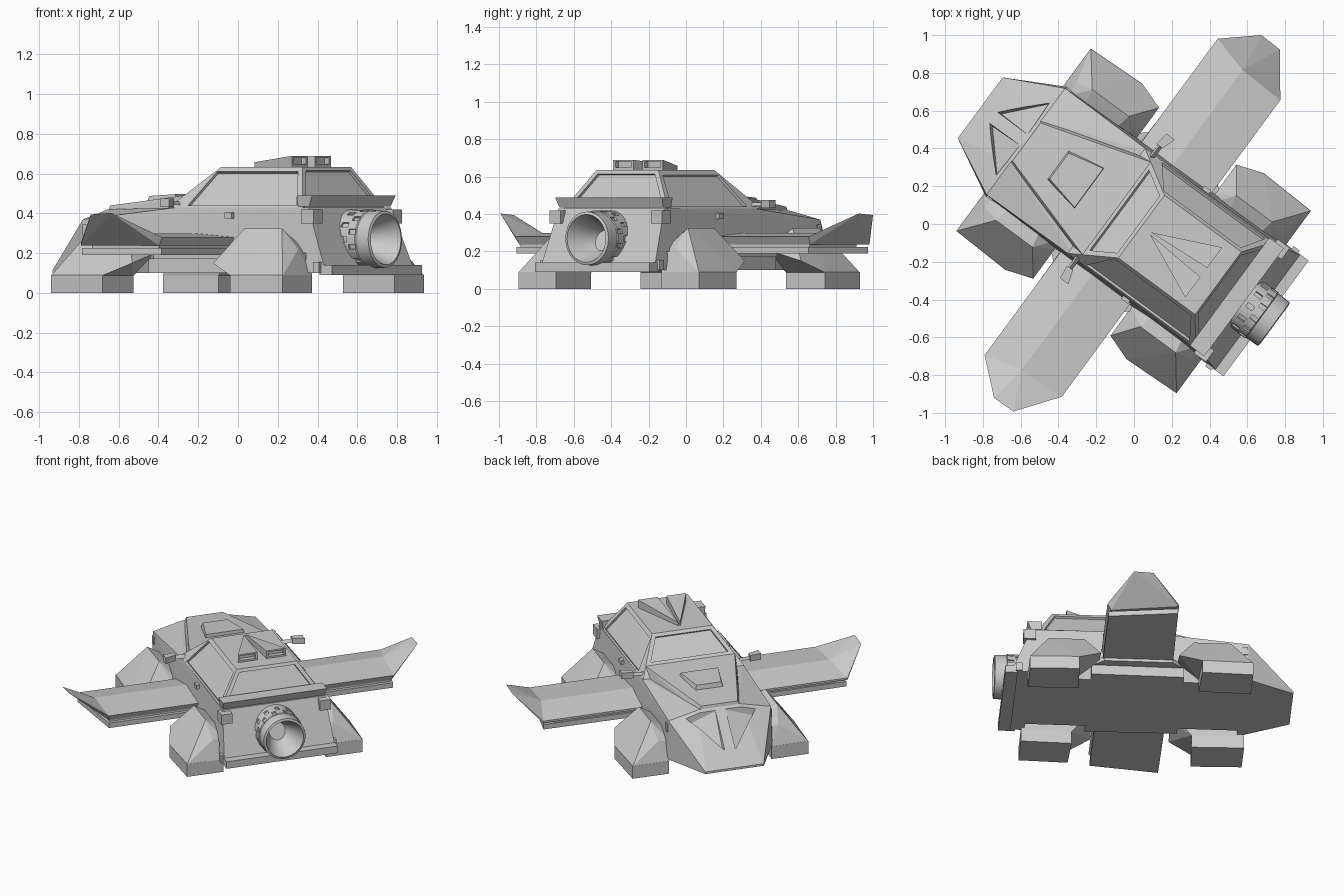
import bpy, bmesh, math
from mathutils import Matrix, Vector

cube = bpy.data.objects.get("Cube")
if cube:
    bpy.data.objects.remove(cube, do_unlink=True)

grey = bpy.data.materials.new("plain_grey")
grey.use_nodes = True
COLOUR = (0.6, 0.6, 0.6, 1)
grey.diffuse_color = COLOUR
grey.node_tree.nodes["Principled BSDF"].inputs["Base Color"].default_value = COLOUR

# Local frame: x across the car, y towards the nose; the whole car is turned in plan
TURN = math.radians(53.62)


def add(name, bm):
    bmesh.ops.recalc_face_normals(bm, faces=bm.faces[:])
    mesh = bpy.data.meshes.new(name)
    bm.to_mesh(mesh)
    bm.free()
    mesh.materials.append(grey)
    obj = bpy.data.objects.new(name, mesh)
    bpy.context.collection.objects.link(obj)
    obj.rotation_euler.z = TURN
    obj.location = (0.007, 0.01, 0)
    return obj


def mirror(obj):
    obj.modifiers.new("mirror", 'MIRROR').use_mirror_merge = False


def both(pts):
    return [(s * x, y, z) for x, y, z in pts for s in (1, -1)]


def hull_into(bm, pts):
    vs = [bm.verts.new(p) for p in pts]
    res = bmesh.ops.convex_hull(bm, input=vs)
    junk = {e for e in res["geom_interior"] + res["geom_unused"]
            if isinstance(e, bmesh.types.BMVert)}
    bmesh.ops.delete(bm, geom=list(junk), context='VERTS')


def hull(name, pts):
    bm = bmesh.new()
    hull_into(bm, pts)
    bmesh.ops.dissolve_limit(bm, angle_limit=0.02, verts=bm.verts[:], edges=bm.edges[:])
    return add(name, bm)


def box(x0, x1, y0, y1, z0, z1):
    return [(x, y, z) for x in (x0, x1) for y in (y0, y1) for z in (z0, z1)]


def cut(obj, bm):
    cutter = add("cutter", bm)
    cutter.hide_render = True
    mod = obj.modifiers.new("cut", 'BOOLEAN')
    mod.operation = 'DIFFERENCE'
    mod.solver = 'EXACT'
    mod.object = cutter
    bpy.context.view_layer.update()
    bpy.context.view_layer.objects.active = obj
    bpy.ops.object.modifier_apply(modifier=mod.name)
    bpy.data.objects.remove(cutter, do_unlink=True)


def recess(obj, quads, depth):
    """Sink flat panels, given by their corners, into an outer face."""
    bm = bmesh.new()
    for quad in quads:
        c = [Vector(p) for p in quad]
        n = (c[1] - c[0]).cross(c[2] - c[0]).normalized()
        if n.dot(sum(c, Vector()) / 4 - Vector((0, -.25, .4))) < 0:
            n = -n
        hull_into(bm, [p + n * d for p in c for d in (.03, -depth)])
    cut(obj, bm)


# Body with sloping nose
body = hull("body", both([
    (.2, 1.02, .1), (.2, 1.02, .115), (.36, .72, .1), (.35, .72, .37), (.14, .72, .42),
    (.345, .14, .43), (.35, -.69, .43), (.38, -.82, .1)]))

# Triangular nose recesses and wheel wells
bm = bmesh.new()
for s in (1, -1):
    hull_into(bm, [(s * x, y, z) for x, y, z in [
        (.04, .91, .175), (.225, .745, .335), (.035, .735, .4),
        (.035, .94, .22), (.25, .735, .42), (.035, .94, .5), (.25, .735, .5), (.035, .735, .5)]])
    for end in (1, -1):
        hull_into(bm, [(s * x, end * y, z) for y in (.3, .69) for x, z in
                       ((.28, .05), (.5, .05), (.34, .2), (.5, .2))])
cut(body, bm)

# Hood bulge and scoop
hull("hood", both([(.125, .715, .44), (.305, .12, .49), (.14, .725, .4), (.32, .12, .42)]))
hull("hood_scoop", both([(.095, .51, .45), (.135, .3, .45), (.085, .5, .488), (.128, .305, .497)]))

# Cabin with recessed windows
cabin = hull("cabin", both([(.345, .19, .43), (.345, -.65, .43),
                            (.206, -.04, .635), (.206, -.545, .635)]))


def width(z):
    return .345 - .678 * (z - .43)


side_window = [(.073, .44), (-.605, .44), (-.53, .61), (-.025, .61)]
windows = [[(s * width(z), y, z) for y, z in side_window] for s in (1, -1)]
for base, slope, low, high in ((.19, -1.122, .505, .618), (-.65, .512, .45, .615)):
    windows.append([(s * (width(z) - .03), base + slope * (z - .43), z)
                    for s, z in ((1, low), (-1, low), (-1, high), (1, high))])
recess(cabin, windows, .015)

# Roof vents with open rear ends
vent = hull("roof_vent", [(.006, -.1, .63), (.006, -.1, .658), (.03, -.45, .63), (.03, -.45, .69),
                          (.165, -.45, .63), (.165, -.45, .69)])
recess(vent, [[(.045, -.45, .648), (.15, -.45, .648), (.15, -.45, .68), (.045, -.45, .68)]], .03)
mirror(vent)

# Rear lip and bumper
hull("rear_lip", both([(.355, -.715, .49), (.355, -.62, .49), (.345, -.69, .435), (.345, -.62, .435)]))
hull("bumper", both(box(.3, .38, -.86, -.78, .09, .14)))

# Wings: ridged upper skin, flat lower slab, upturned tip, root bracket
END = [(1.04, .225, .238), (1.04, .225, .252), (.985, .02, .3),
       (.965, -.21, .238), (.975, -.235, .28)]
mirror(hull("wing_upper", END + [(.3, y, z) for x, y, z in END]))
mirror(hull("wing_core", box(.3, .96, -.205, .215, .2, .245)))
mirror(hull("wing_lower", [(x, y, z) for z in (.19, .225)
                           for x, y in ((.3, .228), (.3, -.228), (1.035, .22), (.97, -.228))]))
mirror(hull("wing_tip", END + [(1.193, .05, .395), (1.19, -.075, .403)]))
mirror(hull("wing_root", [(x, s * y, z) for z in (.17, .2) for s in (1, -1)
                          for x, y in ((.3, .3), (.36, .3), (.43, .22))]))

# Four block feet under faceted fairings that overhang towards the wings
FOOT = [(.6, .735), (.612, .405), (.36, .395), (.35, .735)]
FAIRING = [(.562, .258, .15), (.37, .258, .2), (.41, .69, .22), (.43, .6, .325), (.43, .36, .325),
           (.33, .68, .21), (.33, .58, .27), (.33, .38, .27), (.33, .28, .21)]
for end, s in (("front", 1), ("rear", -.97)):
    mirror(hull(end + "_foot", [(x, s * y, z) for x, y in FOOT for z in (0, .09)]))
    mirror(hull(end + "_fairing", [(x, s * y, .088) for x, y in FOOT]
                + [(x, s * y, z) for x, y, z in FAIRING]))

# Side mirrors on short arms
mirror(hull("mirror_arm", [(.3, .12, .44), (.3, .15, .44), (.3, .14, .46),
                           (.42, .12, .445), (.42, .145, .445), (.42, .135, .465)]))
mirror(hull("side_mirror", [(x, y, z) for z in (.433, .475) for x, y in
                            ((.4, .115), (.4, .155), (.475, .09), (.475, .145))]))

# Door handles and small corner blocks
for name, size in (("door_handle", (.33, .372, -.225, -.18, .375, .405)),
                   ("rear_corner_light", (.3, .375, -.74, -.66, .35, .42)),
                   ("rear_low_block", (.34, .395, -.79, -.75, .1, .155)),
                   ("front_corner_light", (.32, .36, .68, .715, .29, .345))):
    mirror(hull(name, box(*size)))

# Rear engine: turned shell with a conical nozzle
SIDES, AXIS = 32, .27
PROFILE = [(0, -.62), (.148, -.62), (.15, -.83), (.145, -.835), (.143, -.91),
           (.128, -.915), (.03, -.7), (0, -.7)]
bm = bmesh.new()
verts = [bm.verts.new((r, y, AXIS)) for r, y in PROFILE]
edges = [bm.edges.new(pair) for pair in zip(verts, verts[1:])]
bmesh.ops.spin(bm, geom=verts + edges, cent=(0, 0, AXIS), axis=(0, 1, 0),
               angle=math.tau, steps=SIDES)
bmesh.ops.remove_doubles(bm, verts=bm.verts[:], dist=.0005)
engine = add("engine", bm)

# Cooling slots around the engine
bm = bmesh.new()
for row, y in enumerate((-.755, -.81)):
    for i in range(12):
        place = (Matrix.Translation((0, y, AXIS))
                 @ Matrix.Rotation(math.tau * (i + row / 2) / 12, 4, 'Y')
                 @ Matrix.Translation((0, 0, .15)) @ Matrix.Diagonal((.026, .042, .024, 1)))
        bmesh.ops.create_cube(bm, size=1, matrix=place)
cut(engine, bm)
bpy.ops.object.select_all(action='DESELECT')
engine.select_set(True)
bpy.context.view_layer.objects.active = engine
bpy.ops.object.shade_smooth_by_angle(angle=math.radians(30))
